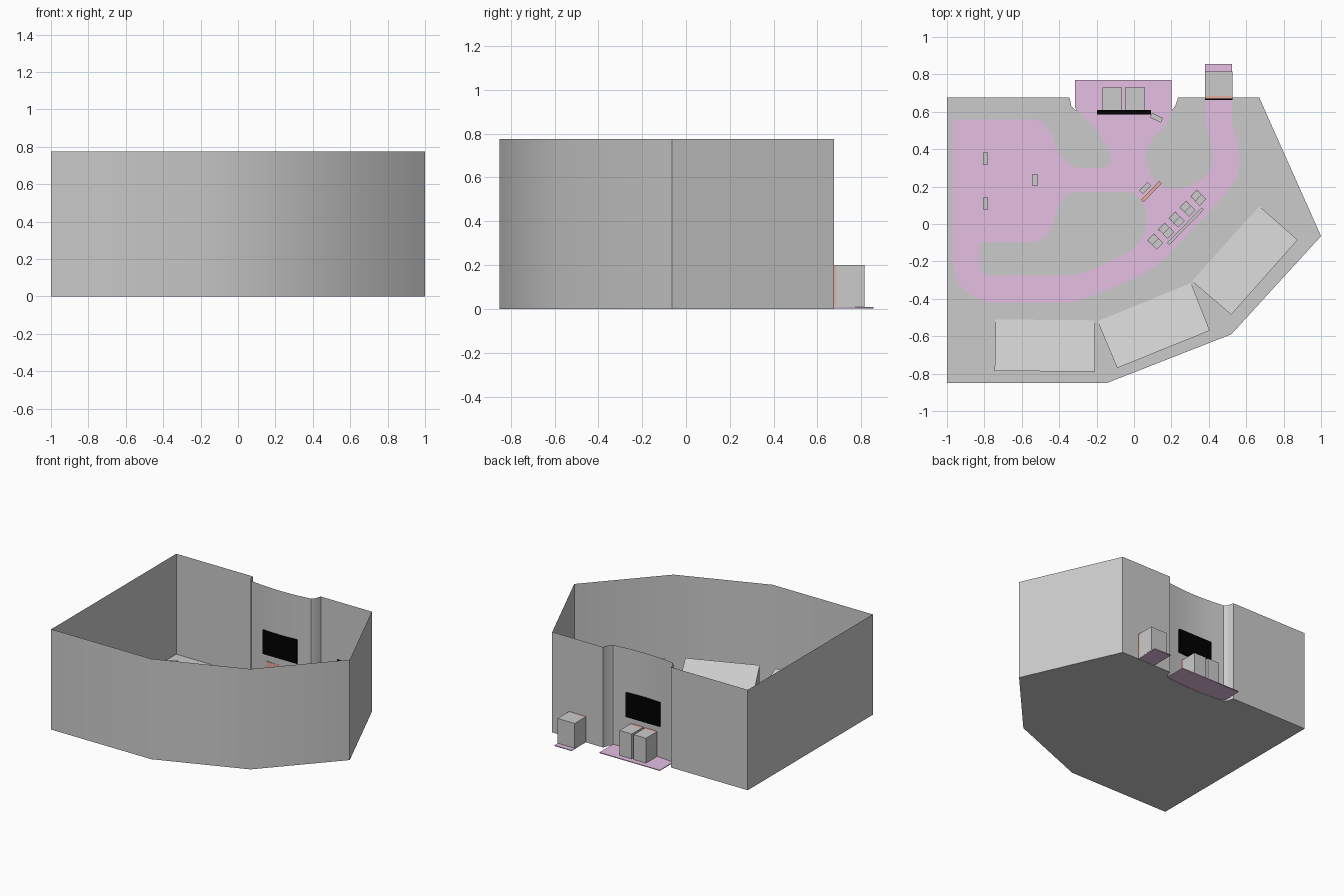
import bpy, bmesh, math
from mathutils import Matrix, Vector

if "Cube" in bpy.data.objects:
    bpy.data.objects.remove(bpy.data.objects["Cube"])


def material(name, color):
    m = bpy.data.materials.new(name)
    m.diffuse_color = (*color, 1)
    m.use_nodes = True
    m.node_tree.nodes["Principled BSDF"].inputs["Base Color"].default_value = m.diffuse_color
    return m


PURPLE = material("carpet_purple", (0.78, 0.52, 0.76))
SALMON = material("curtain_salmon", (0.80, 0.42, 0.36))
BLACK = material("screen_black", (0.0, 0.0, 0.0))


def add_mesh(name, verts, faces, mat=None):
    me = bpy.data.meshes.new(name)
    me.from_pydata(verts, [], faces)
    ob = bpy.data.objects.new(name, me)
    bpy.context.collection.objects.link(ob)
    if mat:
        me.materials.append(mat)
    return ob


def box(name, x, y, sx, sy, z0, z1, angle=0, mat=None):
    """Box centred on x, y, turned about z."""
    bm = bmesh.new()
    bmesh.ops.create_cube(bm, size=1)
    bm.transform(Matrix.Translation((x, y, (z0 + z1) / 2))
                 @ Matrix.Rotation(math.radians(angle), 4, 'Z')
                 @ Matrix.Diagonal((sx, sy, z1 - z0, 1)))
    me = bpy.data.meshes.new(name)
    bm.to_mesh(me)
    bm.free()
    ob = bpy.data.objects.new(name, me)
    bpy.context.collection.objects.link(ob)
    if mat:
        me.materials.append(mat)
    return ob


def wedge(name, low_a, low_b, high_b, high_a, z_high, z_base=0.0):
    """Ramp rising from the low edge to the high edge; corners in order."""
    foot = [(*p, z_base) for p in (low_a, low_b, high_b, high_a)]
    top = [(*high_b, z_high), (*high_a, z_high)]
    ob = add_mesh(name, foot + top,
                  [(0, 3, 2, 1), (0, 1, 4, 5), (2, 3, 5, 4), (1, 2, 4), (0, 5, 3)])
    bm = bmesh.new()
    bm.from_mesh(ob.data)
    bmesh.ops.recalc_face_normals(bm, faces=bm.faces)
    bm.to_mesh(ob.data)
    bm.free()
    return ob


# Room outline, counter-clockwise, with the bowed recess in the back wall
bow = [(0.2 - 0.51 * i / 8, 0.607 - 0.018 * math.sin(math.pi * i / 8)) for i in range(9)]
outline = ([(-1, -0.85), (-0.145, -0.85), (0.52, -0.59), (1, -0.065), (0.67, 0.675),
            (0.235, 0.675), (0.22, 0.63)] + bow
           + [(-0.335, 0.63), (-0.345, 0.675), (-1, 0.675)])
n = len(outline)
add_mesh("floor", [(x, y, 0) for x, y in outline], [tuple(range(n))])
walls = add_mesh("walls",
                 [(x, y, 0) for x, y in outline] + [(x, y, 0.775) for x, y in outline],
                 [(i, (i + 1) % n, n + (i + 1) % n, n + i) for i in range(n)])
bpy.context.view_layer.objects.active = walls
walls.select_set(True)
bpy.ops.object.shade_smooth_by_angle()
walls.select_set(False)

# Carpet path: outer edge and the island left out of it
carpet_edge = [
    (-0.97, 0.56), (-0.53, 0.56), (-0.48, 0.54), (-0.44, 0.48), (-0.41, 0.40),
    (-0.37, 0.34), (-0.31, 0.30), (-0.15, 0.30), (-0.12, 0.34), (-0.14, 0.41),
    (-0.20, 0.50), (-0.315, 0.62), (-0.315, 0.77), (0.2, 0.77), (0.2, 0.61),
    (0.17, 0.53), (0.12, 0.48), (0.075, 0.42), (0.06, 0.36), (0.09, 0.26),
    (0.15, 0.20), (0.22, 0.185), (0.33, 0.215), (0.40, 0.27), (0.425, 0.34),
    (0.41, 0.43), (0.38, 0.55), (0.38, 0.855), (0.525, 0.855), (0.525, 0.55),
    (0.56, 0.41), (0.57, 0.33), (0.55, 0.25), (0.50, 0.17), (0.15, -0.20),
    (0.05, -0.27), (-0.25, -0.395), (-0.35, -0.42), (-0.77, -0.42),
    (-0.86, -0.39), (-0.94, -0.32), (-0.97, -0.2)]
island = [
    (-0.825, -0.095), (-0.53, -0.095), (-0.47, -0.07), (-0.44, -0.02), (-0.40, 0.10),
    (-0.36, 0.16), (-0.32, 0.17), (-0.01, 0.17), (0.04, 0.13), (0.07, 0.05),
    (0.06, -0.04), (0.02, -0.11), (-0.03, -0.15), (-0.24, -0.25), (-0.33, -0.275),
    (-0.78, -0.275), (-0.815, -0.25), (-0.825, -0.22)]
cu = bpy.data.curves.new("carpet", 'CURVE')
cu.dimensions = '2D'
cu.fill_mode = 'BOTH'
cu.extrude = 0.003
for loop in (carpet_edge, island):
    sp = cu.splines.new('POLY')
    sp.points.add(len(loop) - 1)
    for p, (x, y) in zip(sp.points, loop):
        p.co = (x, y, 0, 1)
    sp.use_cyclic_u = True
cu.materials.append(PURPLE)
carpet = bpy.data.objects.new("carpet", cu)
carpet.location.z = 0.005
bpy.context.collection.objects.link(carpet)
bpy.context.view_layer.objects.active = carpet
carpet.select_set(True)
bpy.ops.object.convert(target='MESH')
carpet.select_set(False)

# Entrance booths, exit booth and their curtains
for name, x, y, sx, sy, cy in (("entrance_booth_left", -0.117, 0.670, 0.105, 0.12, 0.60),
                               ("entrance_booth_right", 0.005, 0.670, 0.105, 0.12, 0.60),
                               ("exit_booth", 0.453, 0.750, 0.145, 0.13, 0.678)):
    box(name, x, y, sx, sy, 0.008, 0.2)
    box(name + "_curtain", x, cy, sx, 0.024, 0.008, 0.2, mat=SALMON)

# Screens on the back wall
box("main_screen", -0.054, 0.598, 0.29, 0.024, 0.25, 0.435, mat=BLACK)
box("exit_screen", 0.453, 0.668, 0.145, 0.008, 0.24, 0.33, mat=BLACK)

# Sloped seating stands, high on the outer side
wedge("stand_left", (-0.74, -0.51), (-0.21, -0.515), (-0.21, -0.79), (-0.745, -0.785), 0.17)
wedge("stand_middle", (-0.195, -0.52), (0.305, -0.315), (0.405, -0.57), (-0.09, -0.77), 0.17)
wedge("stand_right", (0.31, -0.305), (0.67, 0.095), (0.875, -0.085), (0.52, -0.485), 0.17)

# Free-standing kiosks and the barrier across the path
for i, (x, y, a) in enumerate(((-0.795, 0.35, 0), (-0.53, 0.235, 0), (-0.795, 0.11, 0),
                               (0.06, 0.192, -45), (0.12, 0.568, 65))):
    box(f"kiosk_{i + 1}", x, y, 0.027, 0.065, 0.008, 0.12, a)
box("barrier_curtain", 0.093, 0.173, 0.14, 0.018, 0.008, 0.2, 46, SALMON)

# Row of five stations: seat block, with a sloped console behind it
along = Vector((0.70, 0.714))
side = Vector((-along.y, along.x))
for i in range(5):
    c = Vector((0.118, -0.098)) + along * (0.082 * i)
    s = c - side * 0.013
    box(f"station_seat_{i + 1}", s.x, s.y, 0.05, 0.034, 0.008, 0.06, 45.6)
    a, b = along * 0.024, side * 0.018
    m = c + side * 0.022
    wedge(f"station_console_{i + 1}", m - a + b, m + a + b, m + a - b, m - a - b, 0.1, 0.008)

# Long bench in front of the stations
box("long_bench", 0.275, -0.012, 0.265, 0.016, 0.008, 0.05, 45.6)
